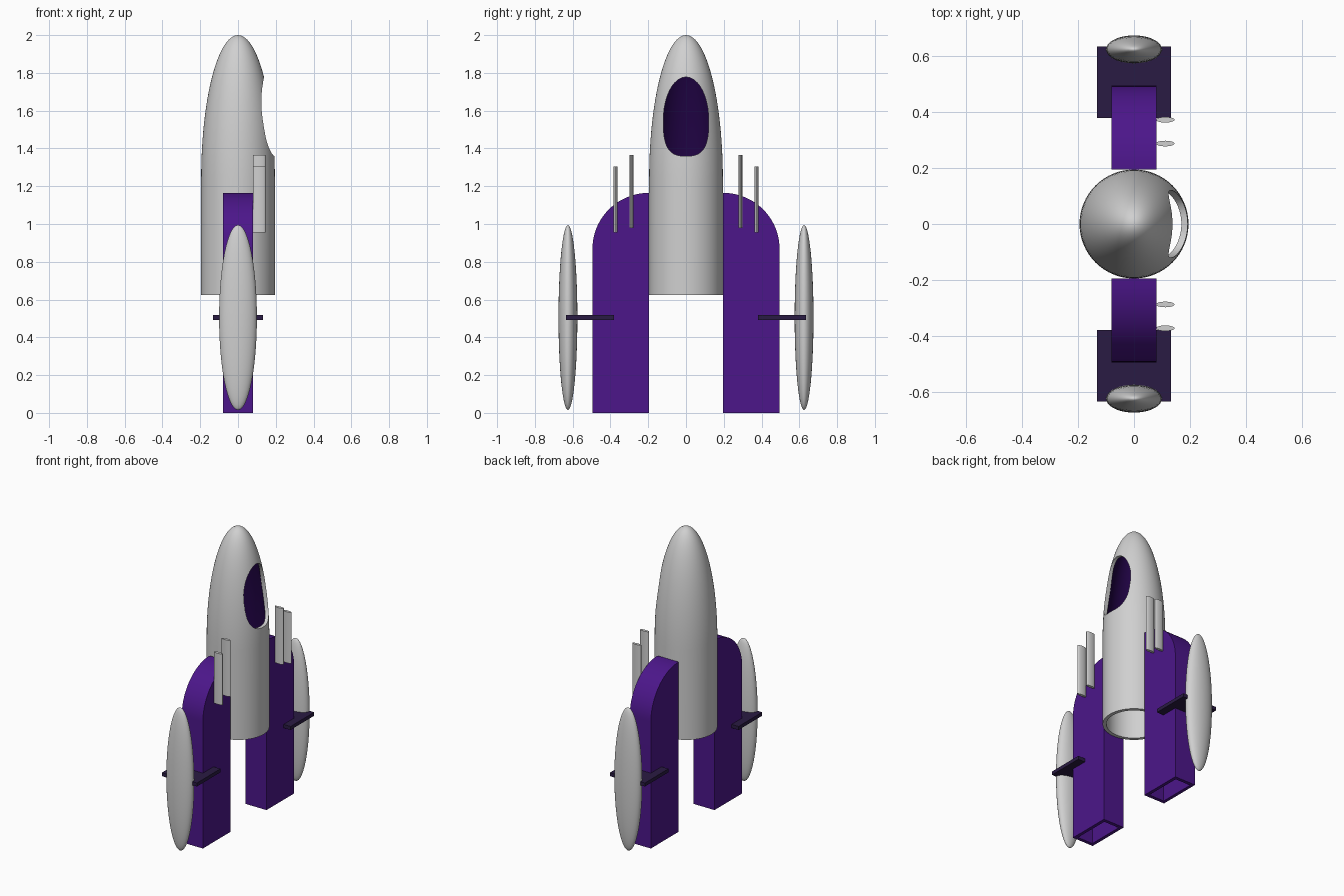
import bpy, bmesh, math

if "Cube" in bpy.data.objects:
    bpy.data.objects.remove(bpy.data.objects["Cube"])


def material(name, rgb):
    m = bpy.data.materials.new(name)
    m.diffuse_color = (*rgb, 1)
    m.use_nodes = True
    m.node_tree.nodes["Principled BSDF"].inputs["Base Color"].default_value = m.diffuse_color
    return m


GREY = material("light grey", (0.63, 0.63, 0.63))
PURPLE = material("purple", (0.072, 0.008, 0.255))
DARK = material("dark cockpit purple", (0.015, 0.001, 0.060))
PLATE = material("dark plate violet", (0.023, 0.011, 0.056))


def finish(name, bm, mats, angle=30):
    bmesh.ops.remove_doubles(bm, verts=bm.verts, dist=1e-5)
    bmesh.ops.recalc_face_normals(bm, faces=bm.faces)
    me = bpy.data.meshes.new(name)
    bm.to_mesh(me)
    bm.free()
    for m in mats:
        me.materials.append(m)
    ob = bpy.data.objects.new(name, me)
    bpy.context.collection.objects.link(ob)
    select(ob)
    bpy.ops.object.shade_smooth_by_angle(angle=math.radians(angle))
    return ob


def select(ob):
    bpy.ops.object.select_all(action='DESELECT')
    ob.select_set(True)
    bpy.context.view_layer.objects.active = ob


def prism(name, outline, x0, x1, mat):
    """Extrude a (y, z) outline along x."""
    bm = bmesh.new()
    f = bm.faces.new([bm.verts.new((x0, y, z)) for y, z in outline])
    ext = bmesh.ops.extrude_face_region(bm, geom=[f])
    for v in ext["geom"]:
        if isinstance(v, bmesh.types.BMVert):
            v.co.x = x1
    return finish(name, bm, [mat])


def cut(ob, cutter):
    mod = ob.modifiers.new("cut", 'BOOLEAN')
    mod.operation = 'DIFFERENCE'
    mod.solver = 'EXACT'
    mod.object = cutter
    select(ob)
    bpy.ops.object.modifier_apply(modifier=mod.name)
    bpy.data.objects.remove(cutter, do_unlink=True)
    select(ob)
    bpy.ops.object.shade_smooth_by_angle(angle=math.radians(30))


# Hull: hollow lathed tube with a long rounded nose
def nose(r, h, n=24):
    return [(r * math.sin(i * math.pi / 2 / n), 1.24 + h * math.cos(i * math.pi / 2 / n))
            for i in range(n + 1)]


outer = nose(0.195, 0.76) + [(0.195, 0.625)]
inner = [(0.172, 0.625), (0.172, 1.12)] + nose(0.172, 0.735)[::-1]
profile = outer + inner
bm = bmesh.new()
SEG = 64
rings = [[bm.verts.new((r * math.cos(2 * math.pi * k / SEG), r * math.sin(2 * math.pi * k / SEG), z))
          for k in range(SEG)] for r, z in profile]
for i in range(len(profile) - 1):
    for k in range(SEG):
        j = (k + 1) % SEG
        f = bm.faces.new((rings[i][k], rings[i][j], rings[i + 1][j], rings[i + 1][k]))
        f.material_index = 1 if i > len(outer) else 0   # dark cockpit lining
hull = finish("hull", bm, [GREY, DARK])

# Cockpit opening on the +x side, oval above and squarer below
opening = []
for i in range(48):
    a = 2 * math.pi * i / 48
    c, s = math.cos(a), math.sin(a)
    p = 1.0 if s >= 0 else 0.68
    opening.append((0.12 * math.copysign(abs(c) ** p, c),
                    1.55 + (0.228 if s >= 0 else 0.19) * math.copysign(abs(s) ** p, s)))
cut(hull, prism("opening_cutter", opening, 0.0, 0.4, GREY))


def fin_outline(side, y0, y1, z0, zc, r, n=20):
    pts = [(y0, z0), (y1, z0)]
    pts += [(y0 + (y1 - y0) * math.cos(i * math.pi / 2 / n),
             zc + r * math.sin(i * math.pi / 2 / n)) for i in range(n + 1)]
    return [(side * y, z) for y, z in pts]


def ellipsoid(name, loc, size):
    bm = bmesh.new()
    bmesh.ops.create_uvsphere(bm, u_segments=40, v_segments=28, radius=1)
    for v in bm.verts:
        v.co = [l + c * s for l, c, s in zip(loc, v.co, size)]
    return finish(name, bm, [GREY], 60)


def blade(name, y, z0, z1):
    bm = bmesh.new()
    bmesh.ops.create_cone(bm, cap_ends=True, segments=28, radius1=1, radius2=1, depth=1)
    for v in bm.verts:
        v.co = (0.112 + 0.033 * v.co.x, y + 0.01 * v.co.y, z0 if v.co.z < 0 else z1)
    return finish(name, bm, [GREY], 50)


for side, tag in ((1, "right"), (-1, "left")):
    # Hollow side fins, open at the bottom
    fin = prism("side_fin_" + tag, fin_outline(side, 0.195, 0.495, 0, 0.87, 0.295), -0.08, 0.08, PURPLE)
    cut(fin, prism("fin_cutter", fin_outline(side, 0.218, 0.472, -0.1, 0.87, 0.272), -0.058, 0.058, PURPLE))
    # Outer pods and the plates holding them
    ellipsoid("pod_" + tag, (0, side * 0.625, 0.505), (0.1, 0.05, 0.49))
    prism("pod_plate_" + tag, [(side * y, z) for y, z in
          ((0.38, 0.493), (0.635, 0.493), (0.635, 0.517), (0.38, 0.517))], -0.133, 0.133, PLATE)
    # Thin upright blades
    blade("inner_blade_" + tag, side * 0.288, 0.98, 1.365)
    blade("outer_blade_" + tag, side * 0.373, 0.955, 1.305)
